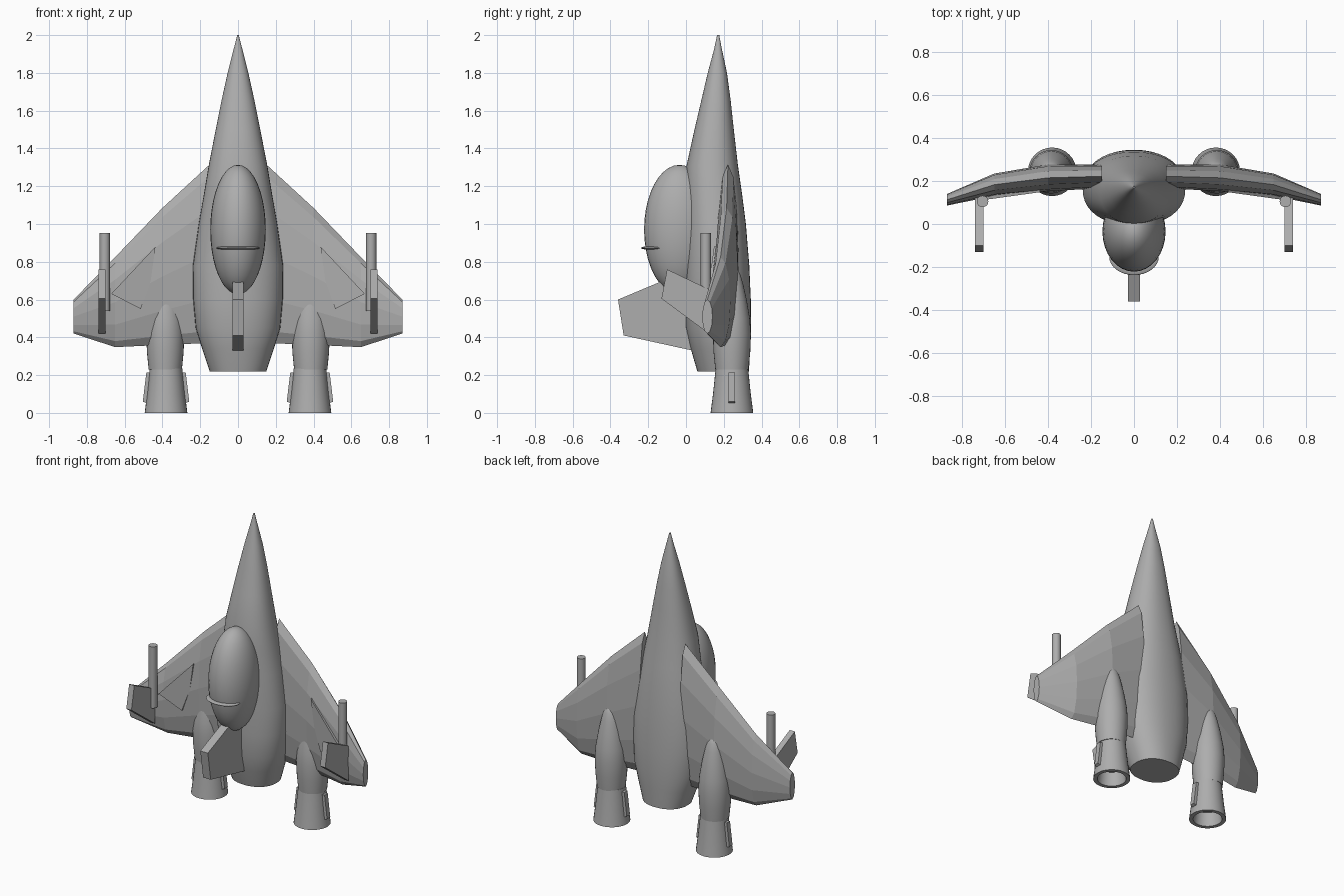
import bpy, bmesh, math
from mathutils import Vector

if "Cube" in bpy.data.objects:
    bpy.data.objects.remove(bpy.data.objects["Cube"])

grey = bpy.data.materials.new("hull_grey")
grey.diffuse_color = (0.42, 0.42, 0.42, 1)
grey.use_nodes = True
grey.node_tree.nodes["Principled BSDF"].inputs["Base Color"].default_value = grey.diffuse_color


def finish(name, bm, smooth=None):
    bmesh.ops.recalc_face_normals(bm, faces=bm.faces)
    me = bpy.data.meshes.new(name)
    bm.to_mesh(me)
    bm.free()
    me.materials.append(grey)
    ob = bpy.data.objects.new(name, me)
    bpy.context.collection.objects.link(ob)
    if smooth:
        bpy.ops.object.select_all(action='DESELECT')
        bpy.context.view_layer.objects.active = ob
        ob.select_set(True)
        bpy.ops.object.shade_smooth_by_angle(angle=math.radians(smooth))
    return ob


def loft(name, rings, smooth=None, caps=(True, True)):
    """Bridge a list of point rings."""
    bm = bmesh.new()
    vs = [[bm.verts.new(p) for p in r] for r in rings]
    n = len(vs[0])
    for a, b in zip(vs, vs[1:]):
        for i in range(n):
            j = (i + 1) % n
            bm.faces.new((a[i], a[j], b[j], b[i]))
    if caps[0]:
        bm.faces.new(vs[0])
    if caps[1]:
        bm.faces.new(vs[-1])
    return finish(name, bm, smooth)


def ring(cx, cy, z, rx, ry, n=32, e=1.0):
    pts = []
    for i in range(n):
        c, s = math.cos(2 * math.pi * i / n), math.sin(2 * math.pi * i / n)
        pts.append((cx + rx * math.copysign(abs(c) ** e, c),
                    cy + ry * math.copysign(abs(s) ** e, s), z))
    return pts


def plate(name, pts, offset):
    """Solid made by sliding a polygon along an offset."""
    o = Vector(offset)
    return loft(name, [[Vector(p) - o for p in pts], [Vector(p) + o for p in pts]])


def ellipsoid(name, loc, r):
    bm = bmesh.new()
    bmesh.ops.create_uvsphere(bm, u_segments=32, v_segments=20, radius=1)
    bmesh.ops.scale(bm, vec=r, verts=bm.verts)
    bmesh.ops.translate(bm, vec=loc, verts=bm.verts)
    return finish(name, bm, 60)


# Fuselage: z, half width, front y, back y
body = [(0.22, 0.15, 0.06, 0.333), (0.34, 0.19, 0.025, 0.34), (0.45, 0.224, 0.0, 0.345),
        (0.60, 0.237, -0.006, 0.343), (0.78, 0.239, -0.006, 0.335), (1.0, 0.208, -0.004, 0.317),
        (1.15, 0.182, -0.002, 0.298), (1.31, 0.155, 0.003, 0.275), (1.5, 0.118, 0.045, 0.253),
        (1.65, 0.088, 0.08, 0.237), (1.8, 0.055, 0.115, 0.217), (1.93, 0.022, 0.15, 0.189),
        (2.0, 0.004, 0.164, 0.176)]
loft("fuselage", [ring(0, (a + b) / 2, z, w, (b - a) / 2, 40, 0.9) for z, w, a, b in body], 40)

# Canopy with its front rim
ellipsoid("canopy", (0, -0.035, 0.97), (0.147, 0.187, 0.343))
ellipsoid("canopy_rim", (0, -0.153, 0.873), (0.115, 0.085, 0.012))

# Centre fin
plate("centre_fin", [(0, -0.36, 0.60), (0, -0.11, 0.705), (0, 0.08, 0.62),
                     (0, 0.08, 0.32), (0, -0.33, 0.41)], (0.028, 0, 0))

# Wing sections: x, top z, bottom z, centre y, half thickness
wing = [(0.15, 1.315, 0.37, 0.222, 0.056), (0.40, 1.085, 0.36, 0.215, 0.062),
        (0.65, 0.825, 0.348, 0.183, 0.052), (0.87, 0.60, 0.42, 0.113, 0.027)]

for s, side in ((1, "right"), (-1, "left")):
    rings = []
    for x, t, b, y, h in wing:
        pts = []
        for k in range(12):
            a = 2 * math.pi * k / 12
            pts.append((s * x, y + h * math.sin(a), (t + b) / 2 + (t - b) / 2 * math.cos(a)))
        rings.append(pts)
    loft(side + "_wing", rings)

    # Wing tip fin, gun barrel and angled brace plate
    plate(side + "_tip_fin", [(s * 0.72, -0.10, 0.76), (s * 0.72, 0.12, 0.655),
                              (s * 0.72, 0.12, 0.42), (s * 0.72, -0.13, 0.605)], (0.019, 0, 0))
    loft(side + "_gun", [ring(s * 0.705, 0.105, z, 0.027, 0.027, 20) for z in (0.54, 0.952)], 40)
    plate(side + "_brace", [(s * 0.437, 0.16, 0.88), (s * 0.69, 0.125, 0.61),
                            (s * 0.68, 0.13, 0.64), (s * 0.515, 0.15, 0.55),
                            (s * 0.462, 0.16, 0.70)][:2]
          + [(s * 0.67, 0.128, 0.63), (s * 0.515, 0.15, 0.55), (s * 0.462, 0.16, 0.70)],
          (0, 0.012, 0))

    # Engine nacelle
    cx, cy = s * 0.385, 0.243
    pod = [(0.23, 0.088), (0.32, 0.097), (0.42, 0.101), (0.5, 0.095), (0.6, 0.078),
           (0.68, 0.06), (0.73, 0.046), (0.765, 0.028), (0.78, 0.008)]
    loft(side + "_engine", [ring(cx, cy, z, r, r) for z, r in pod], 50)

    # Hollow nozzle with side vanes
    nx = s * 0.381
    cone = [(0.235, 0.086), (0.1, 0.1), (0.0, 0.113), (0.0, 0.088), (0.09, 0.078)]
    loft(side + "_nozzle", [ring(nx, cy, z, r, r) for z, r in cone], 40)
    for d in (-1, 1):
        plate(side + "_nozzle_vane", [(nx + d * 0.08, cy, 0.215), (nx + d * 0.104, cy, 0.215),
                                      (nx + d * 0.123, cy, 0.06), (nx + d * 0.09, cy, 0.045)],
              (0, 0.017, 0))
